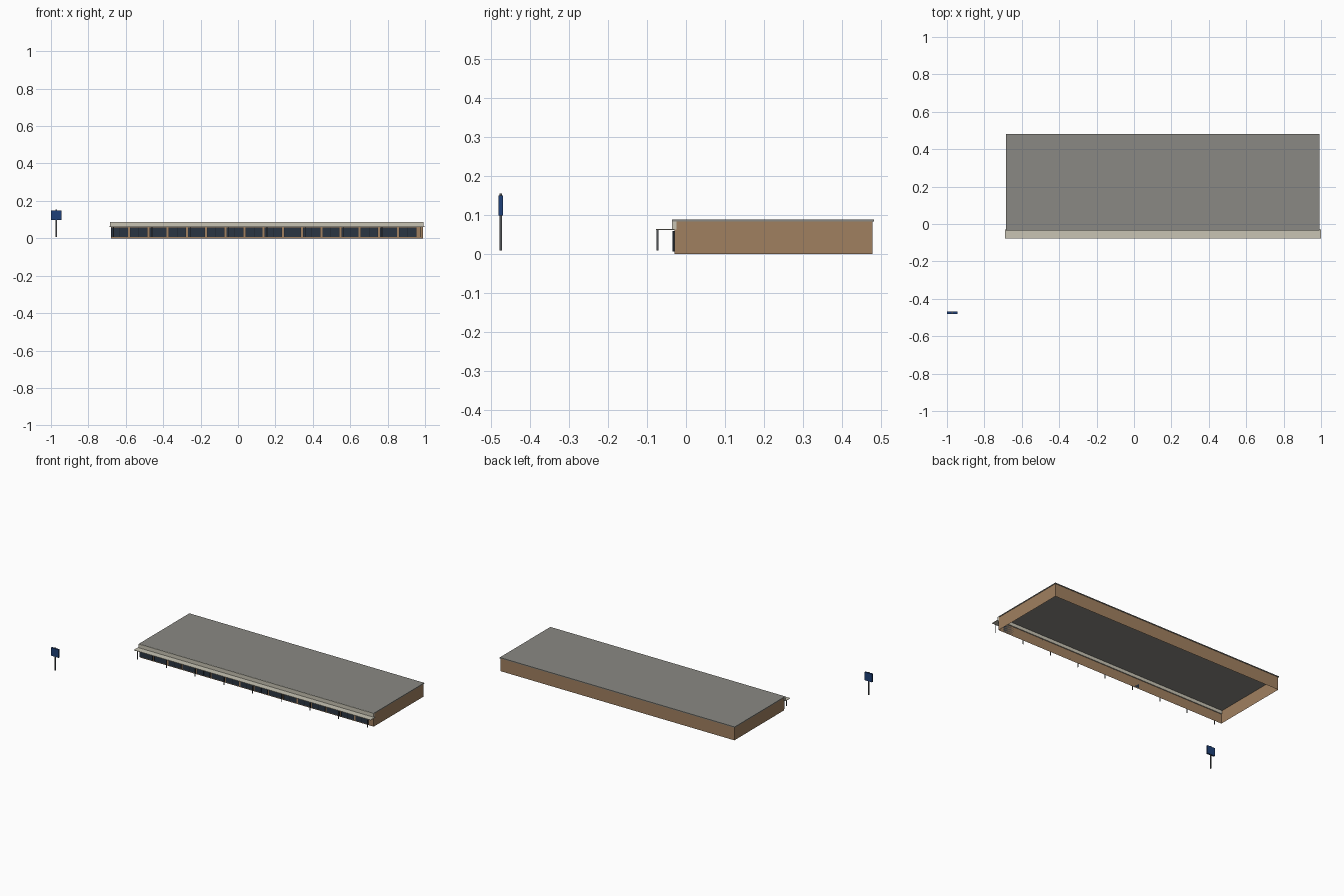
import bpy, bmesh

if "Cube" in bpy.data.objects:
    bpy.data.objects.remove(bpy.data.objects["Cube"])


def material(name, hex_code):
    channels = [int(hex_code[i:i + 2], 16) / 255 for i in (0, 2, 4)]
    linear = [c / 12.92 if c < 0.04045 else ((c + 0.055) / 1.055) ** 2.4
              for c in channels]
    mat = bpy.data.materials.new(name)
    mat.use_nodes = True
    mat.diffuse_color = (*linear, 1)
    mat.node_tree.nodes["Principled BSDF"].inputs["Base Color"].default_value = (*linear, 1)
    return mat


brick = material("tan brick", "A08060")
roofing = material("roof grey", "8A8983")
trim = material("beige trim", "C8C4B4")
glass = material("dark glass", "2A3542")
frame = material("window frame", "1C232C")
metal = material("dark metal", "505356")
navy = material("sign blue", "1E4078")


def add_box(bm, x, y, z):
    """Add an axis-aligned box from three (low, high) ranges."""
    verts = bmesh.ops.create_cube(bm, size=1)["verts"]
    for v in verts:
        for axis, (low, high) in enumerate((x, y, z)):
            v.co[axis] = high if v.co[axis] > 0 else low


def boxes(name, mat, ranges, open_ends=False):
    """One object made from a list of boxes."""
    bm = bmesh.new()
    for r in ranges:
        add_box(bm, *r)
    if open_ends:
        caps = [f for f in bm.faces if abs(f.normal.z) > 0.5]
        bm.normal_update()
        caps = [f for f in bm.faces if abs(f.normal.z) > 0.5]
        bmesh.ops.delete(bm, geom=caps, context='FACES_ONLY')
    mesh = bpy.data.meshes.new(name)
    bm.to_mesh(mesh)
    bm.free()
    mesh.materials.append(mat)
    obj = bpy.data.objects.new(name, mesh)
    bpy.context.collection.objects.link(obj)
    return obj


def around(centre, width):
    return (centre - width / 2, centre + width / 2)


LEFT, RIGHT = -0.68, 0.99
FRONT, BACK = -0.03, 0.478

# Building shell, open below
boxes("outer_walls", brick, [((LEFT, RIGHT), (FRONT, BACK), (0, 0.083))], open_ends=True)
boxes("roof", roofing, [((LEFT - 0.004, RIGHT + 0.003), (-0.034, 0.481), (0.083, 0.0885))])

# Front fascia and canopy
boxes("fascia", trim, [((LEFT - 0.004, RIGHT + 0.003), (-0.036, -0.024), (0.062, 0.088))])
boxes("canopy", trim, [((-0.69, 1.0), (-0.077, FRONT), (0.061, 0.064))])

# Canopy posts
POSTS = 9
step = (RIGHT - LEFT - 0.03) / (POSTS - 1)
boxes("canopy_posts", metal,
      [(around(LEFT + 0.015 + i * step, 0.004), around(-0.073, 0.004), (0.008, 0.061))
       for i in range(POSTS)])

# Shop windows with mullions
BAYS, PITCH, WIDTH = 16, 0.1027, 0.09
starts = [LEFT + 0.002 + i * PITCH for i in range(BAYS)]
boxes("shop_windows", glass,
      [((s, s + WIDTH), (FRONT - 0.003, FRONT), (0.006, 0.058)) for s in starts])
boxes("window_mullions", frame,
      [(around(s + WIDTH * k / 2, 0.002), (FRONT - 0.004, FRONT), (0.006, 0.058))
       for s in starts for k in range(3)])

# Free-standing roadside sign
boxes("sign_pole", metal, [(around(-0.9725, 0.007), around(-0.4745, 0.006), (0.008, 0.155))])
boxes("sign_panel", navy, [((-1.0, -0.945), (-0.48, -0.469), (0.098, 0.15))])
